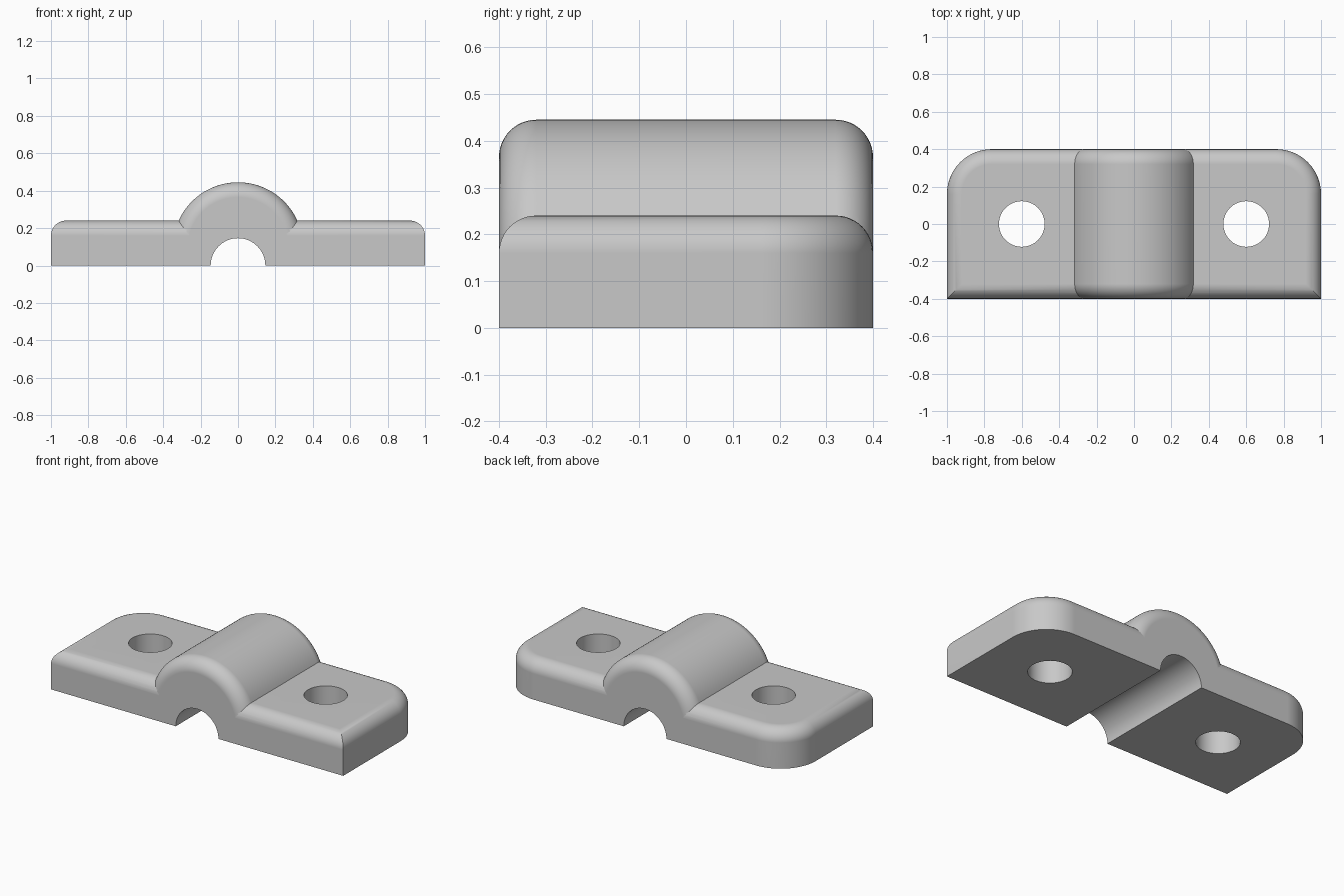
import bpy, bmesh
from math import sin, cos, pi

if "Cube" in bpy.data.objects:
    bpy.data.objects.remove(bpy.data.objects["Cube"])

HALF_X, HALF_Y, PLATE_Z = 1.0, 0.4, 0.24
CORNER_R, FILLET = 0.24, 0.08
HUMP_R, HUMP_Z = 0.348, 0.097
BORE_R, HOLE_R, HOLE_X = 0.146, 0.122, 0.6
STEPS = 12

grey = bpy.data.materials.new("light grey")
grey.use_nodes = True
grey.diffuse_color = (0.58, 0.58, 0.58, 1)
grey.node_tree.nodes["Principled BSDF"].inputs["Base Color"].default_value = grey.diffuse_color


def loft(name, rings):
    """Solid skinned through closed rings of equal length, capped at both ends."""
    bm = bmesh.new()
    loops = [[bm.verts.new(p) for p in ring] for ring in rings]
    for a, b in zip(loops, loops[1:]):
        for i in range(len(a)):
            j = (i + 1) % len(a)
            bm.faces.new((a[i], a[j], b[j], b[i]))
    bm.faces.new(loops[0])
    bm.faces.new(loops[-1])
    bmesh.ops.recalc_face_normals(bm, faces=bm.faces)
    mesh = bpy.data.meshes.new(name)
    bm.to_mesh(mesh)
    bm.free()
    mesh.materials.append(grey)
    obj = bpy.data.objects.new(name, mesh)
    bpy.context.collection.objects.link(obj)
    return obj


def fillet_steps():
    """Inset and drop below the full height along a quarter-round edge."""
    for i in range(STEPS + 1):
        a = i / STEPS * pi / 2
        yield FILLET * (1 - cos(a)), FILLET * (1 - sin(a))


def plate_outline(inset, z):
    """Square front corners, rounded back corners."""
    x, y, r = HALF_X - inset, HALF_Y - inset, CORNER_R - inset
    arc = [(r * cos(t), r * sin(t)) for t in (i / 24 * pi / 2 for i in range(25))]
    right = [(x - r + u, y - r + v, z) for u, v in arc]
    left = [(-px, py, pz) for px, py, pz in reversed(right)]
    return [(x, -y, z)] + right + left + [(-x, -y, z)]


def half_disc(r, y):
    return [(r * cos(i / 64 * pi), y, HUMP_Z + r * sin(i / 64 * pi)) for i in range(65)]


def circle(r, place):
    return [place(r * cos(i / 64 * 2 * pi), r * sin(i / 64 * 2 * pi)) for i in range(64)]


def combine(target, other, operation):
    mod = target.modifiers.new(operation, 'BOOLEAN')
    mod.operation, mod.solver, mod.object = operation, 'EXACT', other
    bpy.context.view_layer.objects.active = target
    bpy.ops.object.modifier_apply(modifier=mod.name)
    bpy.data.objects.remove(other)


# Base plate with a rounded top edge
clamp = loft("saddle_clamp", [plate_outline(0, 0)] +
             [plate_outline(d, PLATE_Z - h) for d, h in fillet_steps()])

# Arched hump with rounded ends
front_end = [(HUMP_R - h, -HALF_Y + d) for d, h in fillet_steps()][::-1]
front_end = [(HUMP_R - d, -HALF_Y + h) for d, h in fillet_steps()][::-1]
back_end = [(r, -y) for r, y in reversed(front_end)]
hump = loft("hump", [half_disc(r, y) for r, y in front_end + back_end])
combine(clamp, hump, 'UNION')

# Pipe channel through the underside
bore = loft("bore_cutter", [circle(BORE_R, lambda u, v, y=y: (u, y, v)) for y in (-1, 1)])
combine(clamp, bore, 'DIFFERENCE')

# Screw holes
for side in (-1, 1):
    hole = loft("hole_cutter", [circle(HOLE_R, lambda u, v, z=z: (side * HOLE_X + u, v, z))
                                for z in (-1, 1)])
    combine(clamp, hole, 'DIFFERENCE')

# Smooth rounds, crisp edges, flat faces kept flat
bpy.ops.object.select_all(action='DESELECT')
clamp.select_set(True)
bpy.context.view_layer.objects.active = clamp
bpy.ops.object.shade_smooth_by_angle(angle=pi / 6)
weighted = clamp.modifiers.new("flat_faces", 'WEIGHTED_NORMAL')
weighted.keep_sharp = True
